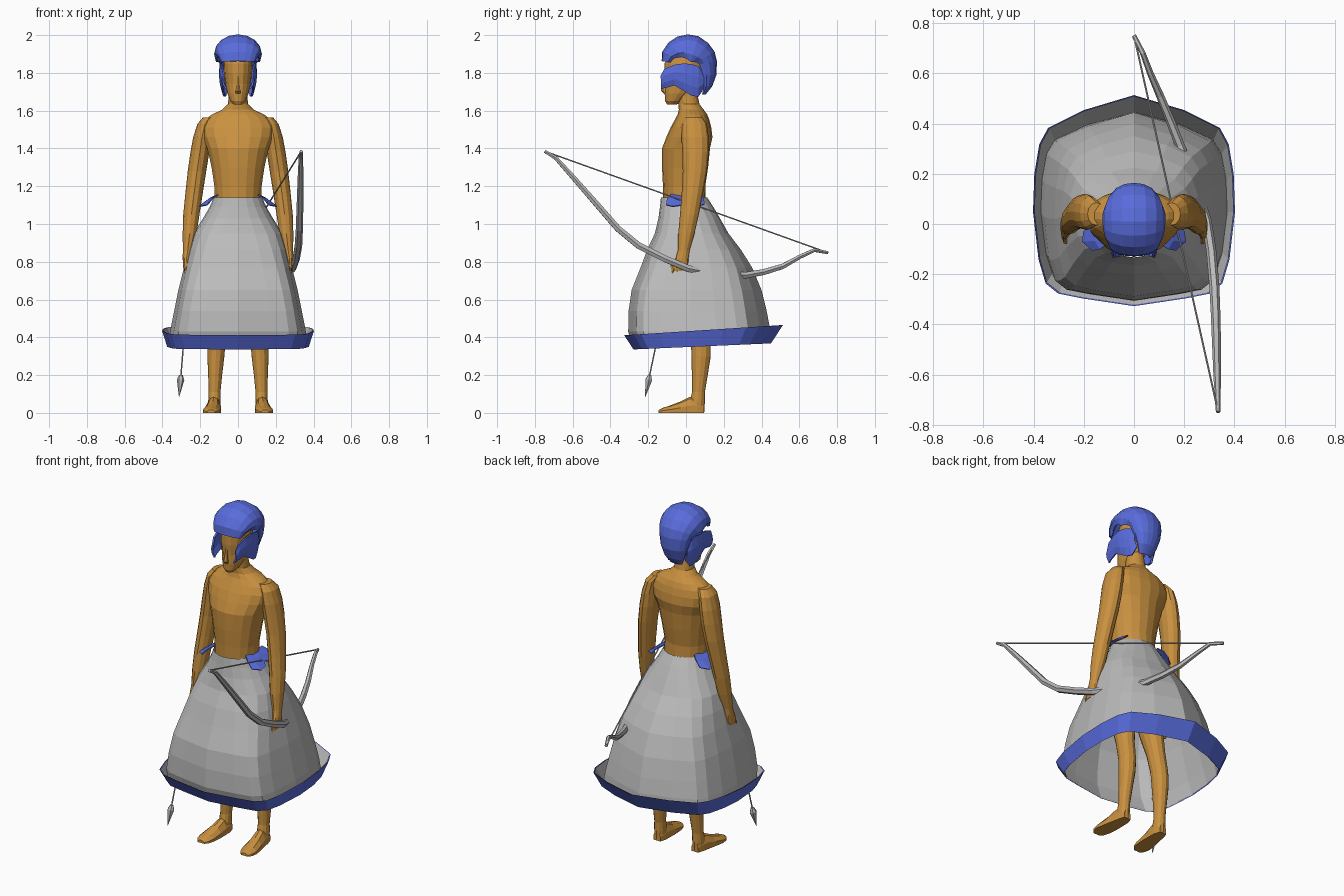
import bpy, bmesh, math
from mathutils import Vector


def material(name, col):
    m = bpy.data.materials.new(name)
    m.diffuse_color = (*col, 1)
    return m


SKIN = material("ochre", (0.58, 0.28, 0.05))
BLUE = material("blue", (0.10, 0.15, 0.72))
GREY = material("grey", (0.50, 0.50, 0.50))


def sheet(name, rows, mat, closed=False, caps=False, thick=0):
    """Join rows of points into quads; optionally closed rings with caps."""
    bm = bmesh.new()
    vs = [[bm.verts.new(p) for p in r] for r in rows]
    n = len(rows[0])
    for a, b in zip(vs, vs[1:]):
        for i in range(n if closed else n - 1):
            j = (i + 1) % n
            bm.faces.new((a[i], a[j], b[j], b[i]))
    if caps:
        bm.faces.new(vs[0])
        bm.faces.new(vs[-1])
    bmesh.ops.recalc_face_normals(bm, faces=bm.faces[:])
    me = bpy.data.meshes.new(name)
    bm.to_mesh(me)
    bm.free()
    me.materials.append(mat)
    ob = bpy.data.objects.new(name, me)
    bpy.context.collection.objects.link(ob)
    if thick:
        mod = ob.modifiers.new("thickness", 'SOLIDIFY')
        mod.thickness = thick
        mod.offset = 0
    return ob


def loft(name, rings, mat, sides=14, s=1):
    """Level elliptic rings (x, y, z, rx, ry); s mirrors in x."""
    rows = []
    for x, y, z, rx, ry in rings:
        rows.append([(s * (x + rx * math.sin(a)), y - ry * math.cos(a), z)
                     for a in (math.tau * i / sides for i in range(sides))])
    return sheet(name, rows, mat, True, True)


def tube(name, pts, radii, mat, sides=6):
    """Tapered tube along a path."""
    pts = [Vector(p) for p in pts]
    rows = []
    for i, p in enumerate(pts):
        d = (pts[min(i + 1, len(pts) - 1)] - pts[max(i - 1, 0)]).normalized()
        u = d.cross(Vector((1, 0.05, 0.02))).normalized()
        v = d.cross(u)
        rows.append([p + radii[i] * (u * math.cos(a) + v * math.sin(a))
                     for a in (math.tau * (k + 0.5) / sides for k in range(sides))])
    return sheet(name, rows, mat, True, True)


# Torso and neck
loft("torso", [
    (0, 0.01, 0.88, .13, .11), (0, 0, 1.0, .135, .115), (0, -.008, 1.13, .125, .113),
    (0, -.01, 1.2, .127, .112), (0, -.005, 1.3, .142, .122), (0, 0, 1.4, .165, .127),
    (0, .018, 1.46, .19, .122), (0, .026, 1.51, .198, .108), (0, .032, 1.55, .18, .092),
    (0, .034, 1.58, .14, .078), (0, .028, 1.605, .085, .066), (0, .015, 1.635, .054, .056),
    (0, .008, 1.68, .05, .054), (0, 0, 1.74, .05, .054)], SKIN, 18)

# Head and nose
loft("head", [
    (0, -.075, 1.632, .022, .025), (0, -.065, 1.65, .04, .045), (0, -.04, 1.69, .056, .073),
    (0, -.015, 1.74, .067, .095), (0, -.01, 1.8, .074, .105), (0, -.008, 1.85, .077, .105),
    (0, -.005, 1.9, .07, .09), (0, 0, 1.94, .04, .05)], SKIN, 16)
loft("nose", [(0, -.105, 1.69, .015, .012), (0, -.113, 1.705, .015, .02),
              (0, -.108, 1.74, .009, .016), (0, -.103, 1.785, .007, .01)], SKIN, 6)

for s, side in ((1, "left"), (-1, "right")):
    # Arm and palm
    loft("arm_" + side, [
        (.15, .04, 1.565, .035, .045), (.175, .045, 1.53, .04, .065),
        (.19, .048, 1.46, .047, .072), (.202, .05, 1.38, .05, .07),
        (.217, .047, 1.28, .049, .064), (.233, .033, 1.16, .046, .056),
        (.247, .018, 1.05, .043, .05), (.256, .002, .95, .037, .043),
        (.266, -.012, .86, .026, .031), (.272, -.02, .82, .021, .034),
        (.274, -.03, .775, .017, .043), (.272, -.034, .75, .013, .04)], SKIN, 12, s)
    # Fingers and thumb
    for k in range(4):
        y = -.066 + .022 * k
        tube("finger_" + side, [(s * .273, y, .765), (s * .272, y - .008, .735),
                                (s * .262, y - .016 + .004 * k, .708)],
             (.011, .010, .006), SKIN, 6)
    tube("thumb_" + side, [(s * .268, -.045, .80), (s * .258, -.085, .775),
                           (s * .25, -.10, .745)], (.014, .012, .007), SKIN, 6)
    # Leg and foot
    loft("leg_" + side, [
        (.075, .01, .95, .07, .095), (.085, .01, .8, .075, .09), (.10, .03, .62, .06, .072),
        (.108, .055, .5, .05, .056), (.113, .078, .38, .047, .052), (.117, .08, .3, .045, .051),
        (.121, .073, .2, .037, .042), (.124, .066, .11, .031, .034),
        (.125, .06, .06, .033, .04), (.125, .055, .005, .03, .042)], SKIN, 12, s)
    rows = []
    for x, y, w, h in ((.125, .095, .022, .06), (.125, .06, .033, .085), (.128, .02, .037, .085),
                       (.133, -.03, .043, .06), (.14, -.09, .046, .037),
                       (.142, -.125, .038, .026), (.143, -.145, .022, .016)):
        rows.append([(s * (x + w * u), y, h * v) for u, v in
                     ((-1, 0), (-1, .45), (-.55, .88), (0, 1), (.55, .88), (1, .45), (1, 0))])
    sheet("foot_" + side, rows, SKIN, True, True)
    # Helmet cheek plate, strips running front to back
    rows = []
    for y, top, bot, x in ((-.132, 1.785, 1.715, .08), (-.112, 1.822, 1.722, .086),
                           (-.06, 1.842, 1.735, .094), (-.01, 1.85, 1.705, .097),
                           (.03, 1.845, 1.68, .093), (.065, 1.835, 1.675, .085),
                           (.092, 1.79, 1.72, .072)):
        rows.append([(s * (x - dx), y, top + (bot - top) * t)
                     for t, dx in ((0, .006), (.35, 0), (.7, .005), (1, .018))])
    sheet("cheek_plate_" + side, rows, BLUE, thick=.01)
    # Hip flap with a scalloped outer edge
    rows = []
    for y, out, low in ((-.105, .165, 1.10), (-.07, .205, 1.092), (-.03, .20, 1.098),
                        (0, .175, 1.115), (.03, .195, 1.1), (.065, .20, 1.093), (.098, .16, 1.105)):
        rows.append([(s * .105, y * .75, 1.155), (s * (.105 + out) / 2, y * .95, (1.15 + low) / 2 + .008),
                     (s * out, y, low)])
    sheet("hip_flap_" + side, rows, BLUE, thick=.006)

# Helmet crown sweeping back into a tail: (y, z, half width, depth)
rows = []
for y, z, w, d in ((-.125, 1.862, .085, .028), (-.122, 1.91, .10, .05), (-.09, 1.958, .115, .072),
                   (-.045, 1.988, .12, .088), (.01, 2.0, .122, .098), (.065, 1.99, .122, .098),
                   (.115, 1.955, .116, .09), (.148, 1.91, .105, .078), (.16, 1.86, .094, .065),
                   (.157, 1.79, .078, .048), (.135, 1.73, .058, .028), (.10, 1.687, .035, .01)):
    to = Vector((0, .02, min(z, 1.84))) - Vector((0, y, z))
    to.normalize()
    row = []
    for k in range(-5, 6):
        a = math.radians(22.5 * k)
        row.append(Vector((w * math.sin(a), y, z)) + to * d * (1 - math.cos(a)))
    rows.append(row)
sheet("helmet_crown", rows, BLUE, thick=.008)

# Skirt: half outline of the hem, blended from an ellipse at the waist
HEM = [(0, -.325), (.2, -.295), (.3, -.275), (.35, -.235), (.378, -.14), (.4, .05),
       (.395, .2), (.375, .32), (.34, .385), (.2, .455), (0, .515)]


def skirt_ring(z, rx, yf, yb, blend, tilt=0, inset=0):
    cy, ry = (yf + yb) / 2, (yb - yf) / 2 - inset
    half = []
    for i, (hx, hy) in enumerate(HEM):
        t = math.pi * i / 10
        u = math.sin(t) * (1 - blend) + hx / .4 * blend
        v = -math.cos(t) * (1 - blend) + (hy - .095) / .42 * blend
        half.append((u * (rx - inset), cy + v * ry, z + tilt * v))
    return half + [(-x, y, h) for x, y, h in half[-2:0:-1]]


low = (.352, .375, -.278, .45, 1, .016)
top = (.438, .402, -.327, .513, 1, .027)
sheet("skirt", [skirt_ring(*r) for r in (
    (1.14, .128, -.133, .112, 0), (1.09, .15, -.138, .145, .1), (1.03, .185, -.146, .18, .2),
    (.95, .235, -.165, .225, .4), (.865, .262, -.205, .29, .6), (.77, .286, -.24, .35, .8),
    (.65, .316, -.288, .40, .95), (.54, .338, -.304, .427, 1), (.44, .358, -.306, .444, 1, .01),
    (.354, .371, -.276, .446, 1, .016))], GREY, True)

# Upturned hem: blue outside, grey lining
sheet("hem_band", [skirt_ring(*low), skirt_ring(*top)], BLUE, True)
sheet("hem_lining", [skirt_ring(.358, *low[1:], .004), skirt_ring(*top, .005)], GREY, True)

# Bow and string
bow = [(.335, -.748, 1.385), (.333, -.69, 1.35), (.331, -.6, 1.25), (.328, -.46, 1.09),
       (.325, -.36, .975), (.32, -.25, .885), (.308, -.11, .815), (.29, .01, .765),
       (.24, .16, .735), (.184, .31, .728), (.145, .41, .745), (.104, .51, .775),
       (.065, .6, .825), (.035, .68, .862), (0, .75, .848)]
tube("bow", bow, (.009, .012, .015, .018, .019, .02, .02, .02, .02, .019, .018, .016,
                  .013, .011, .009), GREY, 6)
tube("bow_string", [bow[0], bow[-1]], (.004, .004), GREY, 5)

# Arrow held in the other hand
tip, neck, end = (-.312, -.216, .085), (-.302, -.192, .20), (-.255, -.07, .78)
tube("arrow_shaft", [neck, end], (.004, .004), GREY, 5)
tube("arrow_head", [tip, (-.304, -.197, .175), neck], (.001, .02, .01), GREY, 6)
